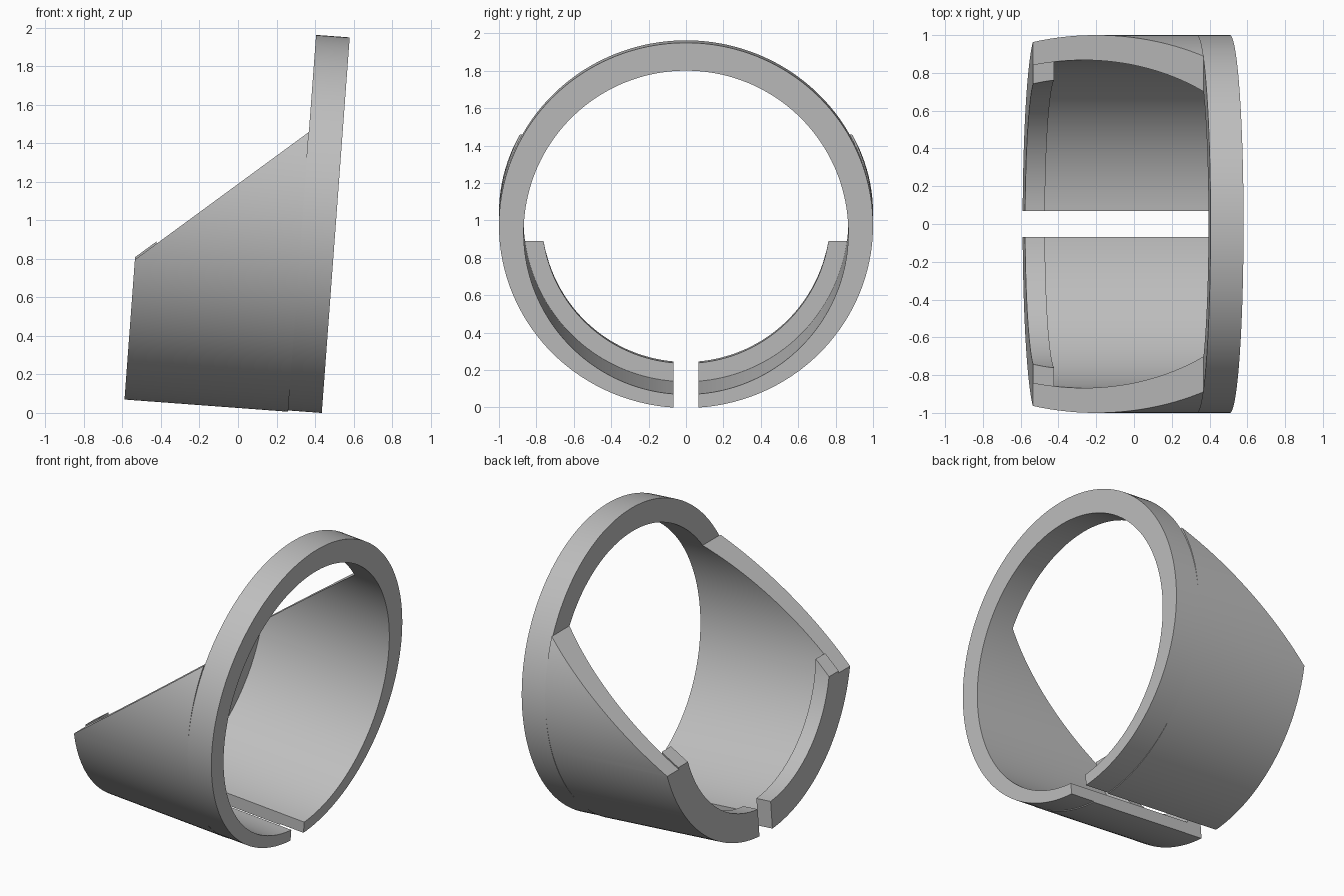
import bpy, bmesh, math
from mathutils import Matrix, Vector

if "Cube" in bpy.data.objects:
    bpy.data.objects.remove(bpy.data.objects["Cube"], do_unlink=True)

SEGMENTS = 160
SLOT = 0.068                      # half width of the slot along the bottom
BACK, RING_BACK, RING_FRONT = -0.517, 0.335, 0.51
BORE = (-0.053, 0.868, 0.868)     # centre height, y radius, z radius
TILT = Matrix.Translation((0, 0, 1.026)) @ Matrix.Rotation(math.radians(4.25), 4, 'Y')

grey = bpy.data.materials.new("plain grey")
grey.use_nodes = True
colour = (0.52, 0.52, 0.52, 1)
grey.diffuse_color = colour
grey.node_tree.nodes["Principled BSDF"].inputs["Base Color"].default_value = colour


def open_arc(centre, ry, rz):
    """Points of an ellipse broken by the slot at its bottom."""
    start = math.asin(SLOT / ry)
    step = (2 * math.pi - 2 * start) / SEGMENTS
    return [(ry * math.sin(start + i * step), centre - rz * math.cos(start + i * step))
            for i in range(SEGMENTS + 1)]


def split_sleeve(name, outer, inner, x0, x1, cut_height=None):
    """Slotted sleeve along the tilted axis, optionally trimmed by the sloping plane."""
    bm = bmesh.new()
    rails = [[bm.verts.new((x, y, z)) for y, z in open_arc(*shape)]
             for shape, x in ((outer, x0), (outer, x1), (inner, x1), (inner, x0))]
    for k in range(4):
        a, b = rails[k], rails[(k + 1) % 4]
        for i in range(SEGMENTS):
            bm.faces.new((a[i], a[i + 1], b[i + 1], b[i]))
    for end in (0, -1):
        bm.faces.new([rail[end] for rail in rails])
    bm.transform(TILT)
    if cut_height is not None:
        result = bmesh.ops.bisect_plane(
            bm, geom=bm.verts[:] + bm.edges[:] + bm.faces[:],
            plane_co=Vector((-0.53, 0, cut_height)),
            plane_no=Vector((-0.66, 0, 0.90)).normalized(), clear_outer=True)
        edges = [e for e in result["geom_cut"] if isinstance(e, bmesh.types.BMEdge)]
        bmesh.ops.holes_fill(bm, edges=edges, sides=0)
    bmesh.ops.recalc_face_normals(bm, faces=bm.faces[:])
    mesh = bpy.data.meshes.new(name)
    bm.to_mesh(mesh)
    bm.free()
    mesh.materials.append(grey)
    obj = bpy.data.objects.new(name, mesh)
    bpy.context.collection.objects.link(obj)
    bpy.ops.object.select_all(action='DESELECT')
    obj.select_set(True)
    bpy.context.view_layer.objects.active = obj
    bpy.ops.object.shade_smooth_by_angle(angle=math.radians(25))
    return obj


# Full hoop at one end
split_sleeve("end_ring", (-0.0145, 1.0, 0.979), BORE, RING_BACK, RING_FRONT)
# Sleeve with a sloping top, thinner along the bottom
split_sleeve("sloped_sleeve", (0, 1.0, 1.0), BORE, BACK, RING_BACK, 0.80)
# Inner lip at the low end, standing slightly proud of the slope
split_sleeve("inner_lip", BORE, (-0.053, 0.77, 0.77), BACK, -0.412, 0.812)
